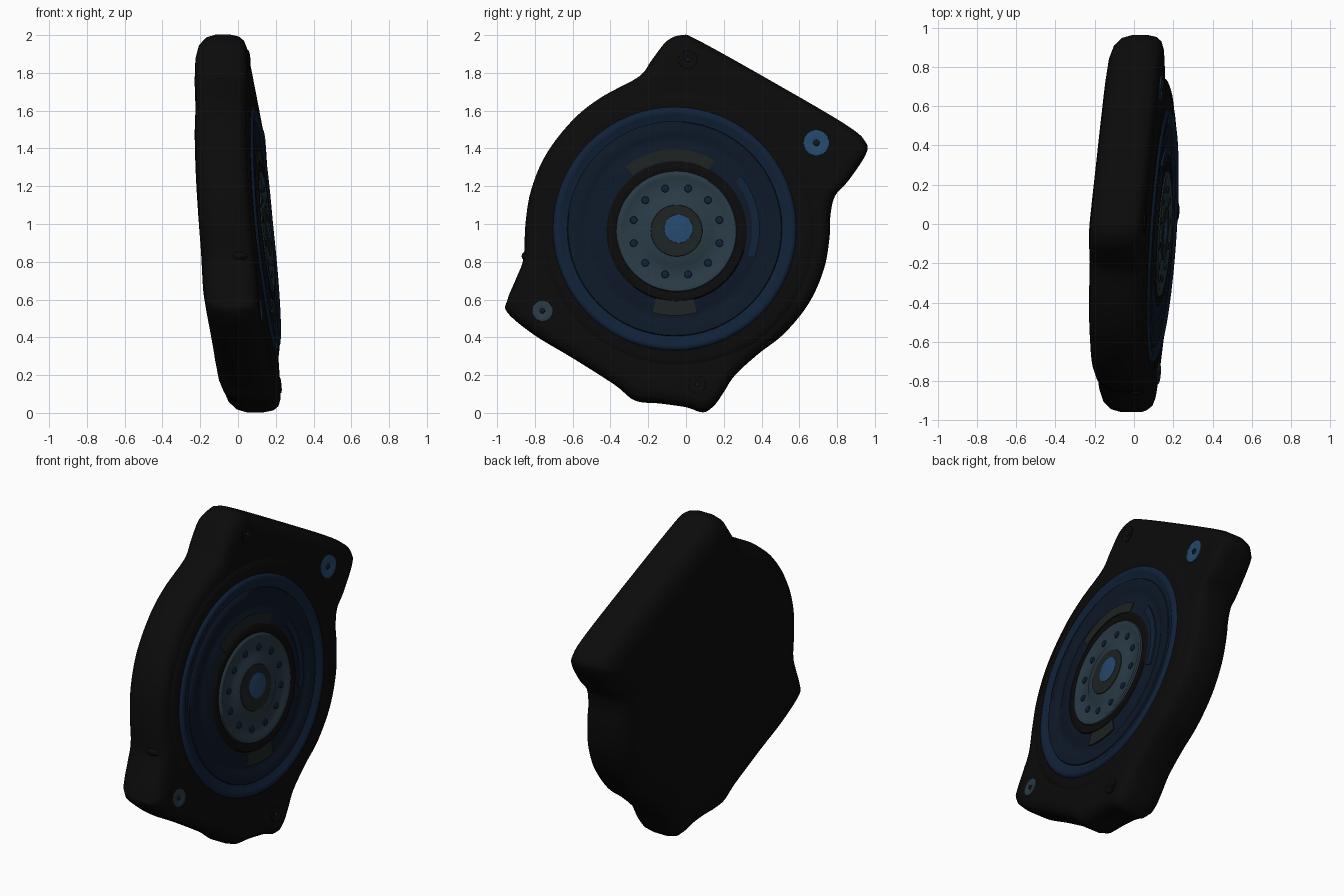
import bpy, bmesh, math
from mathutils import Vector

if "Cube" in bpy.data.objects:
    bpy.data.objects.remove(bpy.data.objects["Cube"])

# The plate leans on a sloped plane and thickens a little towards the bottom front
def place(y, z, d):
    if d > 0:
        d *= 1.06 + 0.22 * max(0, 1 - z)
    return Vector((d - 0.08 * (z - 1) + 0.065 * y, y, z))

def material(name, rgb):
    m = bpy.data.materials.new(name)
    m.diffuse_color = (*rgb, 1)
    m.use_nodes = True
    m.node_tree.nodes["Principled BSDF"].inputs["Base Color"].default_value = m.diffuse_color
    return m

BLACK = material("black_case", (0.0035, 0.0033, 0.0033))
NAVY = material("navy_dial", (0.004, 0.009, 0.02))
BLUE = material("blue_rim", (0.005, 0.015, 0.038))
STEEL = material("steel_blue", (0.022, 0.042, 0.058))
BRIGHT = material("bright_blue", (0.018, 0.065, 0.15))
OLIVE = material("olive", (0.012, 0.017, 0.016))

# Skin a stack of equal-length rings with end caps
def skin(name, rings, mat, angle=50):
    bm = bmesh.new()
    vs = [[bm.verts.new(p) for p in r] for r in rings]
    n = len(rings[0])
    for a, b in zip(vs, vs[1:]):
        for i in range(n):
            j = (i + 1) % n
            bm.faces.new((a[i], a[j], b[j], b[i]))
    bm.faces.new(vs[0])
    bm.faces.new(vs[-1])
    bmesh.ops.recalc_face_normals(bm, faces=bm.faces)
    me = bpy.data.meshes.new(name)
    bm.to_mesh(me)
    bm.free()
    ob = bpy.data.objects.new(name, me)
    bpy.context.collection.objects.link(ob)
    me.materials.append(mat)
    bpy.ops.object.select_all(action='DESELECT')
    ob.select_set(True)
    bpy.context.view_layer.objects.active = ob
    bpy.ops.object.shade_smooth_by_angle(angle=math.radians(angle))
    return ob

# Turned part: profile of (radius, depth) spun about the dial axis
def lathe(name, cy, cz, profile, mat, n=64):
    rings = [[place(cy + r * math.cos(2 * math.pi * i / n),
                    cz + r * math.sin(2 * math.pi * i / n), d)
              for i in range(n)] for r, d in profile]
    return skin(name, rings, mat)

# Raised arc strip on the dial
def arc(name, r0, r1, a0, a1, d0, d1, mat, n=20):
    rings = []
    for k in range(n + 1):
        a = math.radians(a0 + (a1 - a0) * k / n)
        rings.append([place(CY + r * math.cos(a), CZ + r * math.sin(a), d)
                      for r, d in ((r0, d0), (r0, d1), (r1, d1), (r1, d0))])
    return skin(name, rings, mat)

# Case outline (y, z), smoothed by a Catmull-Rom spline
outline = [(-0.02, 2.0), (0.06, 1.975), (0.42, 1.775), (0.84, 1.53), (0.95, 1.435),
           (0.95, 1.365), (0.86, 1.23), (0.79, 1.15), (0.765, 1.05), (0.76, 0.93),
           (0.73, 0.76), (0.65, 0.58), (0.52, 0.42), (0.38, 0.31), (0.26, 0.20),
           (0.2, 0.11), (0.15, 0.04), (0.09, 0.003), (0.0, 0.03), (-0.14, 0.05),
           (-0.27, 0.065), (-0.38, 0.15), (-0.6, 0.29), (-0.8, 0.41), (-0.945, 0.53),
           (-0.945, 0.6), (-0.9, 0.71), (-0.86, 0.82), (-0.85, 1.0), (-0.82, 1.18),
           (-0.74, 1.37), (-0.6, 1.55), (-0.45, 1.67), (-0.25, 1.78), (-0.18, 1.87),
           (-0.1, 1.97)]
pts = [Vector(p) for p in outline]
smooth = []
for i in range(len(pts)):
    p0, p1, p2, p3 = (pts[(i + k) % len(pts)] for k in (-1, 0, 1, 2))
    for s in range(5):
        t = s / 5
        smooth.append(0.5 * (2 * p1 + (p2 - p0) * t + (2 * p0 - 5 * p1 + 4 * p2 - p3) * t * t
                             + (3 * p1 - p0 - 3 * p2 + p3) * t ** 3))

# Case body: outline stacked through a rounded edge profile (depth, scale)
section = [(-0.172, 0.2), (-0.17, 0.6), (-0.164, 0.78), (-0.152, 0.88), (-0.13, 0.945),
           (-0.09, 0.985), (-0.04, 1.0), (0.04, 1.0), (0.08, 0.99), (0.103, 0.968),
           (0.115, 0.93), (0.118, 0.87), (0.118, 0.3)]
skin("case_body", [[place(p.x * s, 1 + (p.y - 1) * s, d) for p in smooth]
                   for d, s in section], BLACK, angle=60)

# Dial: bezel, rim, stepped rings, centre disc and hub
CY, CZ = -0.06, 0.975
lathe("bezel", CY + 0.015, CZ, [(0.75, 0.09), (0.73, 0.115), (0.69, 0.126), (0.6, 0.126)], BLACK)
lathe("dial_rim", CY, CZ, [(0.65, 0.115), (0.64, 0.134), (0.625, 0.14), (0.605, 0.138),
                           (0.59, 0.128), (0.5, 0.126)], BLUE)
lathe("dial_plate", CY, CZ, [(0.575, 0.12), (0.565, 0.133), (0.50, 0.134), (0.49, 0.129),
                             (0.45, 0.129), (0.44, 0.134), (0.3, 0.134)], NAVY)
lathe("inner_ring", CY + 0.01, CZ - 0.015, [(0.375, 0.13), (0.365, 0.14), (0.325, 0.14),
                                            (0.315, 0.136), (0.2, 0.136)], BLACK)
lathe("centre_disc", CY + 0.01, CZ - 0.015, [(0.325, 0.13), (0.315, 0.145), (0.295, 0.147),
                                             (0.28, 0.14), (0.19, 0.14), (0.18, 0.146),
                                             (0.05, 0.147)], STEEL)
lathe("hub_ring", CY + 0.01, CZ - 0.01, [(0.14, 0.14), (0.135, 0.15), (0.05, 0.15)], OLIVE)
lathe("hub", CY + 0.02, CZ, [(0.08, 0.14), (0.075, 0.152), (0.05, 0.155), (0.01, 0.156)],
      BRIGHT, 32)

# Dial inlays and ring of studs
arc("olive_arc_top", 0.36, 0.42, 60, 128, 0.12, 0.138, OLIVE)
arc("olive_arc_bottom", 0.38, 0.46, 255, 285, 0.12, 0.138, OLIVE)
arc("steel_arc_right", 0.41, 0.45, -20, 38, 0.12, 0.139, BLUE)
for i in range(12):
    a = math.radians(30 * i + 15)
    lathe(f"stud_{i}", CY + 0.01 + 0.235 * math.cos(a), CZ - 0.015 + 0.235 * math.sin(a),
          [(0.022, 0.135), (0.018, 0.146), (0.005, 0.148)], BLUE, 12)

# Corner screws with sunken centres
for name, y, z, r, mat in (("top_screw", 0.01, 1.87, 0.055, BLACK),
                           ("right_screw", 0.69, 1.43, 0.075, BRIGHT),
                           ("left_screw", -0.76, 0.54, 0.06, STEEL),
                           ("bottom_screw", 0.06, 0.15, 0.05, BLACK)):
    lathe(name, y, z, [(r, 0.09), (r * 0.9, 0.122), (r * 0.65, 0.125),
                       (r * 0.4, 0.119), (r * 0.1, 0.119)], mat, 24)
    lathe(name + "_pin", y, z, [(r * 0.28, 0.11), (r * 0.2, 0.123), (0.002, 0.126)], NAVY, 16)

# Small side buttons on the left edge
for name, y, z, r in (("upper_button", -0.845, 0.83, 0.025), ("lower_button", -0.93, 0.56, 0.028)):
    rings = [[place(y - r * math.cos(e), z + r * math.sin(e) * math.sin(a),
                    0.045 + 1.6 * r * math.sin(e) * math.cos(a))
              for a in (math.pi * k / 8 for k in range(16))]
             for e in (0.1, 0.4, 0.8, 1.2, 1.57)]
    skin(name, rings, BLACK)
